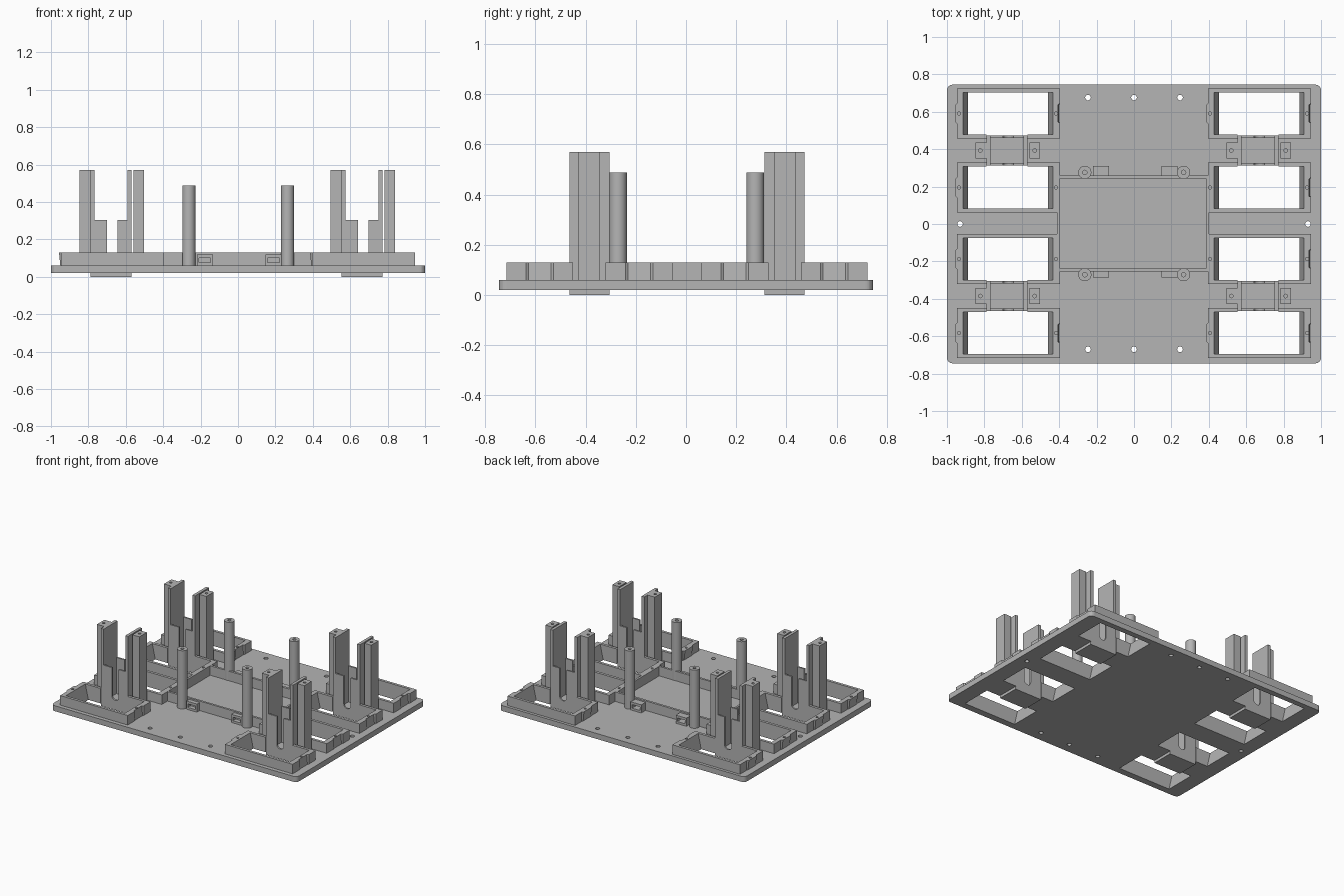
import bpy, bmesh, math
from mathutils import Matrix

if "Cube" in bpy.data.objects:
    bpy.data.objects.remove(bpy.data.objects["Cube"], do_unlink=True)

grey = bpy.data.materials.new("plain grey")
grey.use_nodes = True
grey.diffuse_color = (0.46, 0.46, 0.46, 1)
grey.node_tree.nodes["Principled BSDF"].inputs["Base Color"].default_value = (0.46, 0.46, 0.46, 1)

PLATE_TOP, RIM_TOP, TOWER_TOP = 0.06, 0.13, 0.57
SIDES = (0, 1.342)                       # left bank, and its copy on the right
POCKETS = (0.591, 0.195, -0.187, -0.583)
TOWERS = (0.393, -0.385)
SLAB_A, SLAB_B = (-0.789, -0.767), (-0.591, -0.569)


def loft(bm, bottom, top, z0, z1):
    """Solid between two matching outlines."""
    lo = [bm.verts.new((x, y, z0)) for x, y in bottom]
    hi = [bm.verts.new((x, y, z1)) for x, y in top]
    n = len(lo)
    bm.faces.new(lo[::-1])
    bm.faces.new(hi)
    for i in range(n):
        j = (i + 1) % n
        bm.faces.new((lo[i], lo[j], hi[j], hi[i]))


def rect(x0, x1, y0, y1):
    return [(x0, y0), (x1, y0), (x1, y1), (x0, y1)]


def box(bm, x0, x1, y0, y1, z0, z1):
    loft(bm, rect(x0, x1, y0, y1), rect(x0, x1, y0, y1), z0, z1)


def rod(bm, x, y, r, z0, z1, n=20):
    ring = [(x + r * math.cos(i * math.tau / n), y + r * math.sin(i * math.tau / n)) for i in range(n)]
    loft(bm, ring, ring, z0, z1)


def make(name, bm):
    bmesh.ops.recalc_face_normals(bm, faces=bm.faces)
    me = bpy.data.meshes.new(name)
    bm.to_mesh(me)
    bm.free()
    me.materials.append(grey)
    ob = bpy.data.objects.new(name, me)
    bpy.context.collection.objects.link(ob)
    return ob


def cut(ob, bm):
    """Subtract the cutter solids from the object and discard them."""
    tool = make("cutter", bm)
    tool.hide_render = True
    mod = ob.modifiers.new("cut", "BOOLEAN")
    mod.operation, mod.solver, mod.object = "DIFFERENCE", "EXACT", tool
    mod.use_self = True
    bpy.context.view_layer.objects.active = ob
    bpy.ops.object.modifier_apply(modifier=mod.name)
    bpy.data.objects.remove(tool, do_unlink=True)


def pocket_hole(bm, dx, y):
    """Opening whose ends lean inwards towards the bottom."""
    loft(bm, rect(-0.884 + dx, -0.463 + dx, y - 0.113, y + 0.113),
         rect(-0.918 + dx, -0.429 + dx, y - 0.113, y + 0.113), 0, 0.15)


def tower_socket(bm, dx, y, z0=-0.01, z1=0.2):
    box(bm, SLAB_A[0] + dx, SLAB_B[1] + dx, y - 0.088, y + 0.088, z0, z1)


# Base plate with rounded corners
bm = bmesh.new()
outline, r = [], 0.03
for k, (sx, sy) in enumerate(((1, 1), (-1, 1), (-1, -1), (1, -1))):
    for i in range(7):
        a = (k + i / 6) * math.pi / 2
        outline.append((sx * (1 - r) + r * math.cos(a), sy * (0.745 - r) + r * math.sin(a)))
loft(bm, outline, outline, 0.02, PLATE_TOP)
plate = make("base_plate", bm)
bm = bmesh.new()
for dx in SIDES:
    for y in POCKETS:
        pocket_hole(bm, dx, y)
for x in (-0.246, 0, 0.246):
    for y in (0.676, -0.67):
        rod(bm, x, y, 0.015, 0, 0.1)
for x in (-0.93, 0.93):
    rod(bm, x, 0, 0.015, 0, 0.1)
cut(plate, bm)
bm = bmesh.new()
for dx in SIDES:
    for y in TOWERS:
        tower_socket(bm, dx, y)
cut(plate, bm)

# Pocket rims: bulge on one end, matching notch on the other, screw holes
for dx in SIDES:
    for n, y in enumerate(POCKETS):
        bm = bmesh.new()
        x0, x1 = -0.946 + dx, -0.396 + dx

        def rim(bulge):
            return [(x0, y - 0.133), (x1, y - 0.133), (x1, y - 0.055), (x1 - bulge, y - 0.045),
                    (x1 - bulge, y + 0.045), (x1, y + 0.055), (x1, y + 0.133), (x0, y + 0.133),
                    (x0, y + 0.055), (x0 - bulge, y + 0.045), (x0 - bulge, y - 0.045), (x0, y - 0.055)]
        loft(bm, rim(0.003), rim(0.011), 0.05, RIM_TOP)
        ob = make("pocket_rim", bm)
        bm = bmesh.new()
        pocket_hole(bm, dx, y)
        rod(bm, -0.936 + dx, y, 0.009, 0.09, 0.2, 12)
        rod(bm, -0.417 + dx, y, 0.009, 0.09, 0.2, 12)
        cut(ob, bm)
        bm = bmesh.new()
        tower_socket(bm, dx, TOWERS[n // 2])
        cut(ob, bm)

# Towers: socket floor, two slabs, slotted low walls, two screw pillars
for dx in SIDES:
    for y in TOWERS:
        bm = bmesh.new()
        box(bm, SLAB_A[0] + dx, SLAB_B[1] + dx, y - 0.079, y + 0.079, 0, 0.04)
        for a, b in (SLAB_A, SLAB_B):
            box(bm, a + dx, b + dx, y - 0.08, y + 0.08, 0, TOWER_TOP)
        make("tower_slabs", bm)

        c, w = -0.673, 0.028
        slot = [(c + w * math.cos(a), 0.1 + w * math.sin(a))
                for a in (math.pi + i * math.pi / 10 for i in range(11))]
        profile = ([(SLAB_A[1], 0), (SLAB_A[1], 0.305), (c - w, 0.305)] + slot
                   + [(c + w, 0.305), (SLAB_B[0], 0.305), (SLAB_B[0], 0)])
        bm = bmesh.new()
        for s in (-1, 1):
            loft(bm, profile, profile, s * 0.068, s * 0.08)
        bm.transform(Matrix.Translation((dx, y, 0)) @ Matrix.Rotation(math.pi / 2, 4, "X"))
        make("tower_low_walls", bm)

        for a, b, h in ((-0.848, -0.789, -0.822), (-0.559, -0.503, -0.531)):
            bm = bmesh.new()
            box(bm, a + dx, b + dx, y - 0.043, y + 0.043, 0.05, TOWER_TOP)
            ob = make("tower_pillar", bm)
            bm = bmesh.new()
            rod(bm, h + dx, y, 0.01, 0.5, 0.6, 12)
            cut(ob, bm)

# Central tray walls
bm = bmesh.new()
for walls in ((-0.411, -0.396, -0.254, 0.26), (0.385, 0.4, -0.254, 0.26),
              (-0.396, 0.385, -0.254, -0.238), (-0.396, 0.385, 0.243, 0.26)):
    box(bm, *walls, 0.05, RIM_TOP)
make("tray_walls", bm)

# Tie loops beside the tray
for x in (-0.177, 0.19):
    for y0, y1 in ((-0.286, -0.254), (0.26, 0.31)):
        bm = bmesh.new()
        box(bm, x - 0.043, x + 0.043, y0, y1, 0.05, 0.12)
        ob = make("tie_loop", bm)
        bm = bmesh.new()
        box(bm, x - 0.031, x + 0.031, y0 - 0.1, y1 + 0.1, 0.076, 0.102)
        cut(ob, bm)

# Round standoffs
for x in (-0.263, 0.265):
    for y in (0.276, -0.271):
        bm = bmesh.new()
        rod(bm, x, y, 0.035, 0.05, 0.488, 32)
        ob = make("standoff", bm)
        bm = bmesh.new()
        rod(bm, x, y, 0.012, 0.4, 0.6, 12)
        cut(ob, bm)
        bpy.ops.object.select_all(action="DESELECT")
        ob.select_set(True)
        bpy.context.view_layer.objects.active = ob
        bpy.ops.object.shade_smooth_by_angle(angle=math.radians(35))
